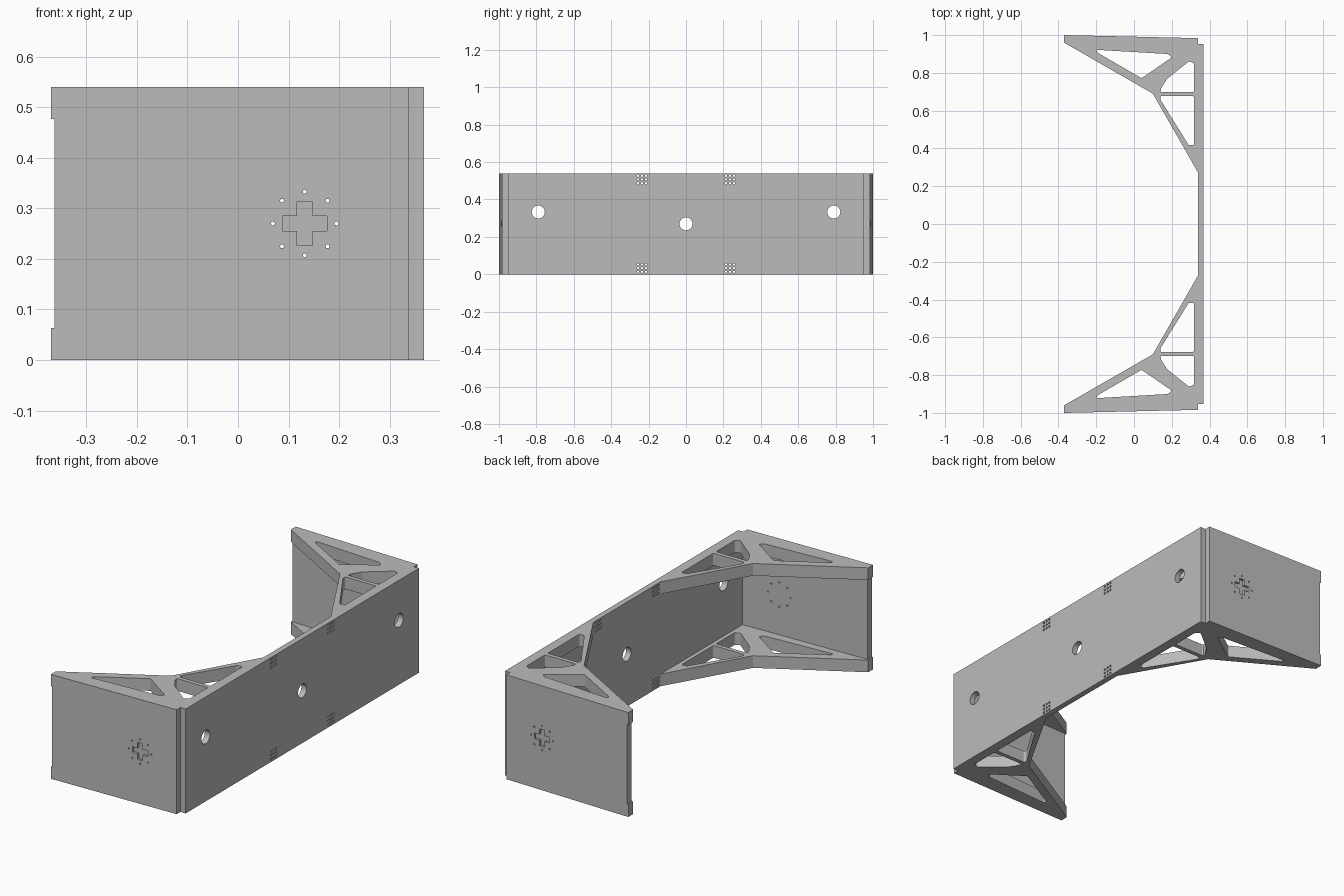
import bpy, bmesh
from math import radians
from mathutils import Matrix, Vector

if "Cube" in bpy.data.objects:
    bpy.data.objects.remove(bpy.data.objects["Cube"])

HEIGHT = 0.54
MID = HEIGHT / 2
RIB = 0.063

grey = bpy.data.materials.new("plain grey")
grey.use_nodes = True
colour = (0.5, 0.5, 0.5, 1)
grey.diffuse_color = colour
grey.node_tree.nodes["Principled BSDF"].inputs["Base Color"].default_value = colour


def add_prism(bm, outline, low, high, matrix=Matrix(), rounding=0):
    """Extrude an outline along z, optionally rounding its corners."""
    part = bmesh.new()
    face = part.faces.new([part.verts.new((x, y, low)) for x, y in outline])
    out = bmesh.ops.extrude_face_region(part, geom=[face])
    moved = [v for v in out["geom"] if isinstance(v, bmesh.types.BMVert)]
    bmesh.ops.translate(part, verts=moved, vec=(0, 0, high - low))
    if rounding:
        upright = [e for e in part.edges
                   if abs(e.verts[0].co.z - e.verts[1].co.z) > (high - low) / 2]
        bmesh.ops.bevel(part, geom=upright, offset=rounding, segments=3,
                        profile=0.5, affect='EDGES')
    part.transform(matrix)
    bmesh.ops.recalc_face_normals(part, faces=part.faces)
    mesh = bpy.data.meshes.new("part")
    part.to_mesh(mesh)
    part.free()
    bm.from_mesh(mesh)
    bpy.data.meshes.remove(mesh)


def add_hole(bm, place, radius, axis, depth=0.2, sides=16):
    turn = Matrix.Rotation(radians(90), 4, 'Y' if axis == 'X' else 'X')
    bmesh.ops.create_cone(bm, cap_ends=True, segments=sides, radius1=radius,
                          radius2=radius, depth=depth,
                          matrix=Matrix.Translation(place) @ turn)


def make(name, bm, origin_z=0):
    mesh = bpy.data.meshes.new(name)
    bm.to_mesh(mesh)
    bm.free()
    mesh.materials.append(grey)
    ob = bpy.data.objects.new(name, mesh)
    ob.location.z = origin_z
    bpy.context.collection.objects.link(ob)
    return ob


def apply(ob, mod):
    with bpy.context.temp_override(object=ob, active_object=ob):
        bpy.ops.object.modifier_apply(modifier=mod.name)


def cut(ob, cutter_bm):
    cutter = make("cutter", cutter_bm, ob.location.z)
    cutter.hide_render = True
    bpy.context.view_layer.update()
    mod = ob.modifiers.new("cut", 'BOOLEAN')
    mod.operation = 'DIFFERENCE'
    mod.solver = 'EXACT'
    mod.object = cutter
    apply(ob, mod)
    bpy.data.objects.remove(cutter)


def mirror(ob, axes):
    mod = ob.modifiers.new("mirror", 'MIRROR')
    mod.use_axis = axes
    mod.use_mirror_merge = False
    apply(ob, mod)


# Back panel with three large holes and four clusters of pin holes
bm = bmesh.new()
add_prism(bm, [(0.338, -0.953), (0.368, -0.953), (0.368, 0.953), (0.338, 0.953)], 0, HEIGHT)
back_panel = make("back_panel", bm)
holes = bmesh.new()
for y, z in ((-0.79, 0.333), (0, MID), (0.79, 0.333)):
    add_hole(holes, (0.35, y, z), 0.035, 'X', sides=32)
for side in (-1, 1):
    for base in (0.033, HEIGHT - 0.033):
        for i in (-1, 0, 1):
            for j in (-1, 0, 1):
                add_hole(holes, (0.35, side * 0.235 + i * 0.021, base + j * 0.02),
                         0.006, 'X', sides=10)
cut(back_panel, holes)

# Side walls with a ring of small holes and a shallow cross recess
bm = bmesh.new()
add_prism(bm, [(-0.363, 1.0), (-0.363, 0.964), (0.338, 0.945), (0.338, 0.984)], 0, HEIGHT)
side_walls = make("side_walls", bm)
CX = 0.132
tools = bmesh.new()
for i in (-1, 0, 1):
    for j in (-1, 0, 1):
        if i or j:
            reach = 0.045 if i and j else 0.063
            add_hole(tools, (CX + i * reach, 0.97, MID + j * reach), 0.004, 'Y', sides=10)
a, b = 0.015, 0.044
quarter = [(b, -a), (b, a), (a, a)]
cross = []
for k in range(4):
    spin = Matrix.Rotation(radians(90 * k), 2)
    for p in quarter:
        q = spin @ Vector(p)
        cross.append((CX + q.x, MID + q.y))
add_prism(tools, cross, -1.02, -0.977, Matrix.Rotation(radians(90), 4, 'X'))
cut(side_walls, tools)
mirror(side_walls, (False, True, False))

# Corner gussets, top and bottom, with rounded lightening windows
bm = bmesh.new()
low, high = -MID, RIB - MID
add_prism(bm, [(-0.37, 1.0), (-0.363, 1.0), (-0.363, 0.964), (0.338, 0.945),
               (0.338, 0.274), (0.1, 0.69), (-0.37, 0.96)], low, high)
gussets = make("corner_gussets", bm, MID)
windows = bmesh.new()
for outline in (
    [(-0.195, 0.922), (0.18, 0.9), (0.2, 0.882), (0.04, 0.772), (-0.195, 0.908)],
    [(0.293, 0.863), (0.317, 0.85), (0.317, 0.699), (0.14, 0.699), (0.143, 0.718), (0.175, 0.768)],
    [(0.14, 0.677), (0.317, 0.677), (0.317, 0.417), (0.29, 0.417), (0.14, 0.658)],
):
    add_prism(windows, outline, low - 0.1, high + 0.1, rounding=0.006)
cut(gussets, windows)
mirror(gussets, (False, True, True))
